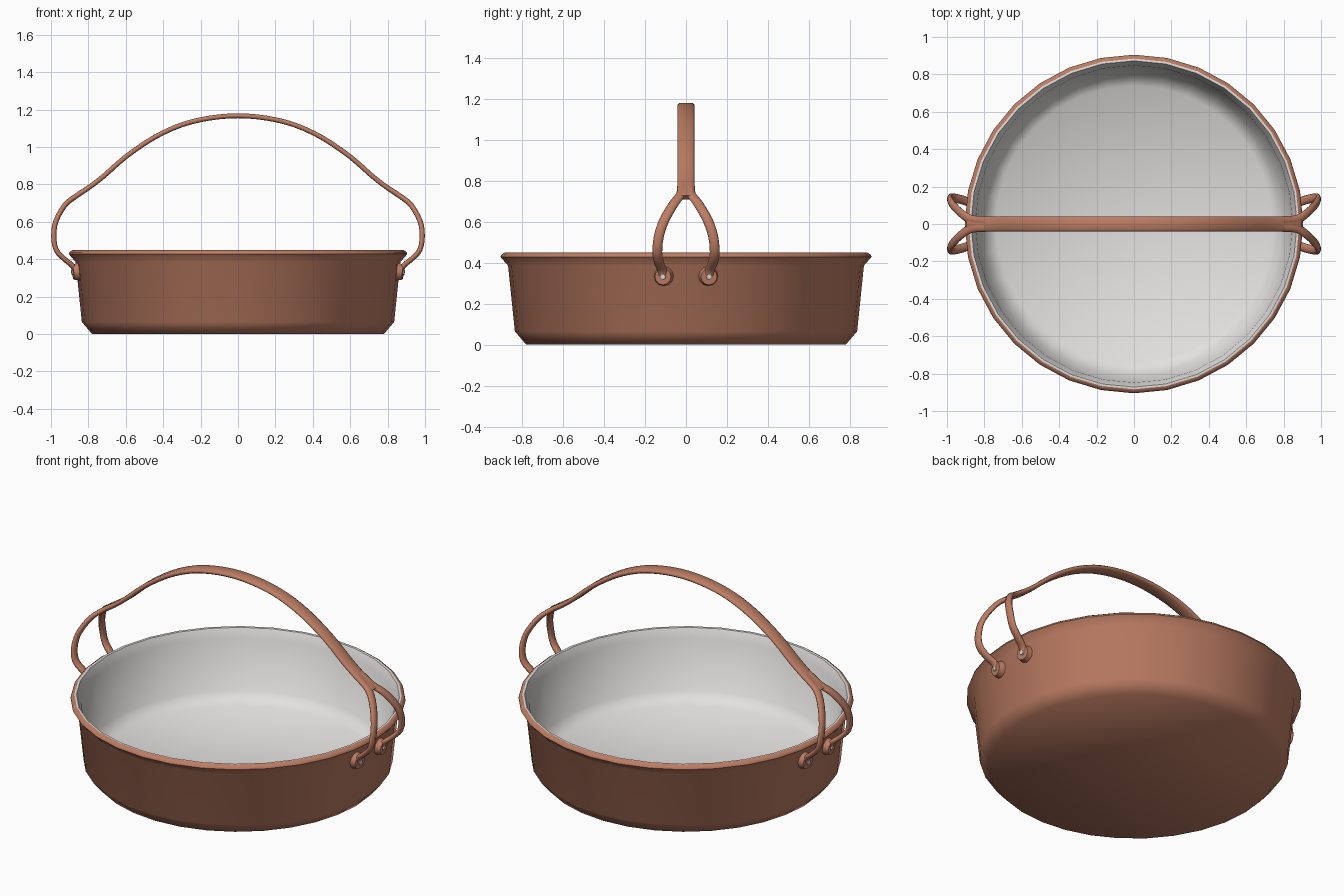
import bpy, bmesh, math
from mathutils import Vector, Matrix

if "Cube" in bpy.data.objects:
    bpy.data.objects.remove(bpy.data.objects["Cube"])


def material(name, rgb):
    m = bpy.data.materials.new(name)
    m.diffuse_color = (*rgb, 1)
    m.use_nodes = True
    m.node_tree.nodes["Principled BSDF"].inputs["Base Color"].default_value = m.diffuse_color
    return m


copper = material("copper", (0.51, 0.205, 0.125))
tin = material("pale tin", (0.76, 0.75, 0.735))


def finish(bm, name, mat, mirror=None, angle=40):
    bmesh.ops.recalc_face_normals(bm, faces=bm.faces)
    me = bpy.data.meshes.new(name)
    bm.to_mesh(me)
    bm.free()
    ob = bpy.data.objects.new(name, me)
    bpy.context.collection.objects.link(ob)
    me.materials.append(mat)
    if mirror:
        mod = ob.modifiers.new("mirror", 'MIRROR')
        mod.use_axis = mirror
    bpy.ops.object.select_all(action='DESELECT')
    ob.select_set(True)
    bpy.context.view_layer.objects.active = ob
    bpy.ops.object.shade_smooth_by_angle(angle=math.radians(angle))
    return ob


def smooth_path(pts, steps=3):
    # Catmull-Rom through the given points
    p = [Vector(q) for q in pts]
    p = [2 * p[0] - p[1]] + p + [2 * p[-1] - p[-2]]
    out = []
    for i in range(1, len(p) - 2):
        a, b, c, d = p[i - 1:i + 3]
        for k in range(steps):
            t = k / steps
            out.append(0.5 * (2 * b + (c - a) * t + (2 * a - 5 * b + 4 * c - d) * t * t
                              + (3 * b - a - 3 * c + d) * t ** 3))
    return out + [p[-2]]


def sweep(bm, path, section):
    # sweep a (width, thickness) section, width kept close to the y axis
    rings = []
    for i, p in enumerate(path):
        t = (path[min(i + 1, len(path) - 1)] - path[max(i - 1, 0)]).normalized()
        w = Vector((0, 1, 0))
        w = (w - t * w.dot(t)).normalized()
        n = t.cross(w)
        rings.append([bm.verts.new(p + w * a + n * b) for a, b in section])
    k = len(section)
    for r, s in zip(rings, rings[1:]):
        for j in range(k):
            bm.faces.new((r[j], r[(j + 1) % k], s[(j + 1) % k], s[j]))
    bm.faces.new(rings[0])
    bm.faces.new(rings[-1])


# Pan: one lathed profile, outside copper, inside tin
profile = [(0.78, 0), (0.835, 0.065), (0.868, 0.385), (0.905, 0.428), (0.902, 0.438),
           (0.884, 0.45), (0.872, 0.448), (0.848, 0.395), (0.812, 0.1), (0.74, 0.045)]
inside_from = 5
SEG = 32
bm = bmesh.new()
rings = [[bm.verts.new((r * math.cos(2 * math.pi * i / SEG), r * math.sin(2 * math.pi * i / SEG), z))
          for i in range(SEG)] for r, z in profile]
for n, (a, b) in enumerate(zip(rings, rings[1:])):
    for i in range(SEG):
        j = (i + 1) % SEG
        f = bm.faces.new((a[i], a[j], b[j], b[i]))
        f.material_index = 1 if n >= inside_from else 0
bm.faces.new(rings[0])
bm.faces.new(rings[-1]).material_index = 1
finish(bm, "pan", copper, angle=50).data.materials.append(tin)

# Arched handle strap
half = [(0.15, 1.155), (0.3, 1.119), (0.45, 1.05), (0.6, 0.948), (0.715, 0.847),
        (0.795, 0.785), (0.87, 0.735), (0.89, 0.718)]
arch = ([(-x, 0, z) for x, z in reversed(half)] + [(0, 0, 1.167)] + [(x, 0, z) for x, z in half])
strap = [(0.041, -0.005), (0.041, 0.005), (0.03, 0.013), (-0.03, 0.013),
         (-0.041, 0.005), (-0.041, -0.005), (-0.03, -0.013), (0.03, -0.013)]
bm = bmesh.new()
sweep(bm, smooth_path(arch), strap)
finish(bm, "handle_arch", copper, angle=60)

# Forked ends of the handle, mirrored to four
fork = [(0.795, 0.018, 0.785), (0.87, 0.024, 0.735), (0.925, 0.058, 0.69), (0.973, 0.107, 0.605),
        (0.985, 0.133, 0.525), (0.972, 0.14, 0.45), (0.925, 0.131, 0.398),
        (0.885, 0.117, 0.365), (0.868, 0.11, 0.325)]
oval = [(0.024 * math.cos(a), 0.0145 * math.sin(a)) for a in [math.pi * k / 5 for k in range(10)]]
bm = bmesh.new()
sweep(bm, smooth_path(fork), oval)
finish(bm, "handle_fork", copper, (True, True, False), 60)

# Riveted pads against the pan wall
place = (Matrix.Translation((0.863, 0.11, 0.333)) @ Matrix.Rotation(math.radians(7), 4, 'Z')
         @ Matrix.Rotation(math.radians(96), 4, 'Y'))


def disc(name, mat, r1, r2, depth, lift, seg):
    bm = bmesh.new()
    bmesh.ops.create_cone(bm, cap_ends=True, segments=seg, radius1=r1, radius2=r2, depth=depth,
                          matrix=place @ Matrix.Translation((0, 0, lift)))
    finish(bm, name, mat, (True, True, False))


disc("handle_pad", copper, 0.049, 0.04, 0.036, 0.002, 12)
disc("rivet", tin, 0.015, 0.013, 0.012, 0.022, 8)
